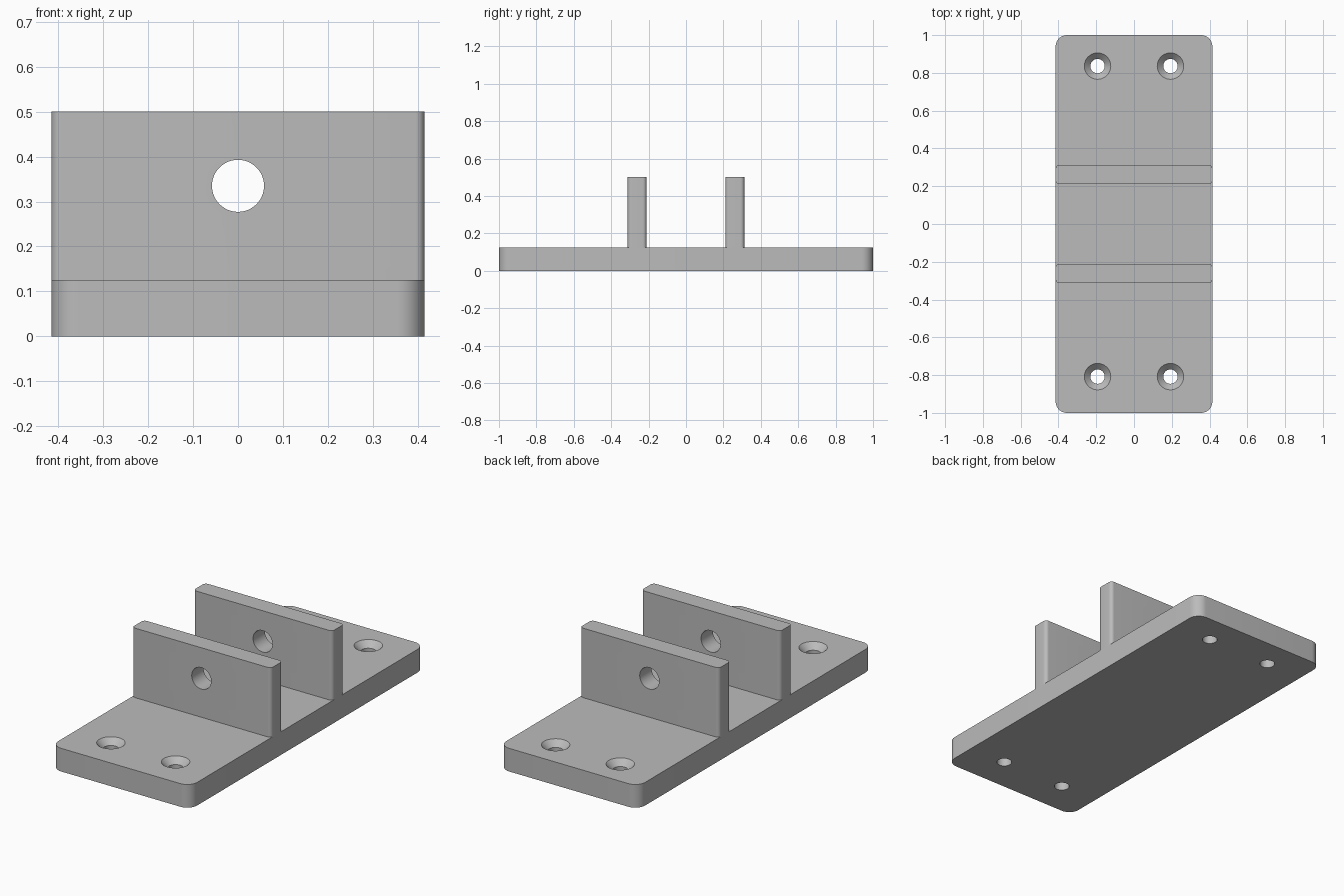
import bpy
import bmesh
from math import pi, cos, sin, radians

if "Cube" in bpy.data.objects:
    bpy.data.objects.remove(bpy.data.objects["Cube"], do_unlink=True)

# Single grey finish
grey = bpy.data.materials.new("plain grey")
grey.use_nodes = True
colour = (0.5, 0.5, 0.5, 1)
grey.diffuse_color = colour
grey.node_tree.nodes["Principled BSDF"].inputs["Base Color"].default_value = colour


def add_object(name, bm):
    bmesh.ops.recalc_face_normals(bm, faces=bm.faces)
    mesh = bpy.data.meshes.new(name)
    bm.to_mesh(mesh)
    bm.free()
    obj = bpy.data.objects.new(name, mesh)
    mesh.materials.append(grey)
    bpy.context.collection.objects.link(obj)
    return obj


def rounded_slab(name, half_x, y0, y1, z0, z1, radius, steps):
    """Upright slab whose vertical edges are rounded."""
    bm = bmesh.new()
    verts = []
    corners = [(1, y1 - radius), (-1, y1 - radius), (-1, y0 + radius), (1, y0 + radius)]
    for quarter, (side, cy) in enumerate(corners):
        for i in range(steps + 1):
            a = (quarter + i / steps) * pi / 2
            verts.append(bm.verts.new((side * (half_x - radius) + radius * cos(a),
                                       cy + radius * sin(a), z0)))
    face = bm.faces.new(verts)
    top = bmesh.ops.extrude_face_region(bm, geom=[face])["geom"]
    bmesh.ops.translate(bm, vec=(0, 0, z1 - z0),
                        verts=[v for v in top if isinstance(v, bmesh.types.BMVert)])
    return add_object(name, bm)


def lathe_cutter(name, profile, sides=48):
    """Closed solid turned about z from (radius, height) pairs."""
    bm = bmesh.new()
    rings = [[bm.verts.new((r * cos(2 * pi * i / sides), r * sin(2 * pi * i / sides), z))
              for i in range(sides)] for r, z in profile]
    for low, high in zip(rings, rings[1:]):
        for i in range(sides):
            j = (i + 1) % sides
            bm.faces.new((low[i], low[j], high[j], high[i]))
    bm.faces.new(rings[0])
    bm.faces.new(rings[-1])
    cutter = add_object(name, bm)
    cutter.hide_render = True
    return cutter


def cut(target, cutter):
    bpy.context.view_layer.update()
    mod = target.modifiers.new("hole", "BOOLEAN")
    mod.operation = "DIFFERENCE"
    mod.solver = "EXACT"
    mod.object = cutter
    bpy.ops.object.select_all(action="DESELECT")
    target.select_set(True)
    bpy.context.view_layer.objects.active = target
    bpy.ops.object.modifier_apply(modifier=mod.name)
    bpy.data.objects.remove(cutter, do_unlink=True)


def finish(obj):
    bpy.ops.object.select_all(action="DESELECT")
    obj.select_set(True)
    bpy.context.view_layer.objects.active = obj
    bpy.ops.object.shade_smooth_by_angle(angle=radians(30))


HALF_WIDTH = 0.415
BASE_TOP = 0.125

# Base plate with four countersunk screw holes
base = rounded_slab("base_plate", HALF_WIDTH, -1, 1, 0, BASE_TOP, 0.06, 12)
bore, rim = 0.038, 0.07
sink = rim - bore
screw_profile = [(bore, -0.05), (bore, BASE_TOP - sink), (rim, BASE_TOP), (rim, BASE_TOP + 0.05)]
for x in (-0.193, 0.193):
    for y in (-0.808, 0.836):
        cutter = lathe_cutter("screw_hole_cutter", screw_profile)
        cutter.location = (x, y, 0)
        cut(base, cutter)
finish(base)

# Two upright walls with a shared pin hole
for name, y0 in (("front_wall", -0.312), ("back_wall", 0.211)):
    wall = rounded_slab(name, HALF_WIDTH, y0, y0 + 0.101, BASE_TOP, 0.5, 0.02, 8)
    cutter = lathe_cutter("pin_hole_cutter", [(0.058, -0.6), (0.058, 0.6)])
    cutter.rotation_euler.x = pi / 2
    cutter.location.z = 0.335
    cut(wall, cutter)
    finish(wall)
